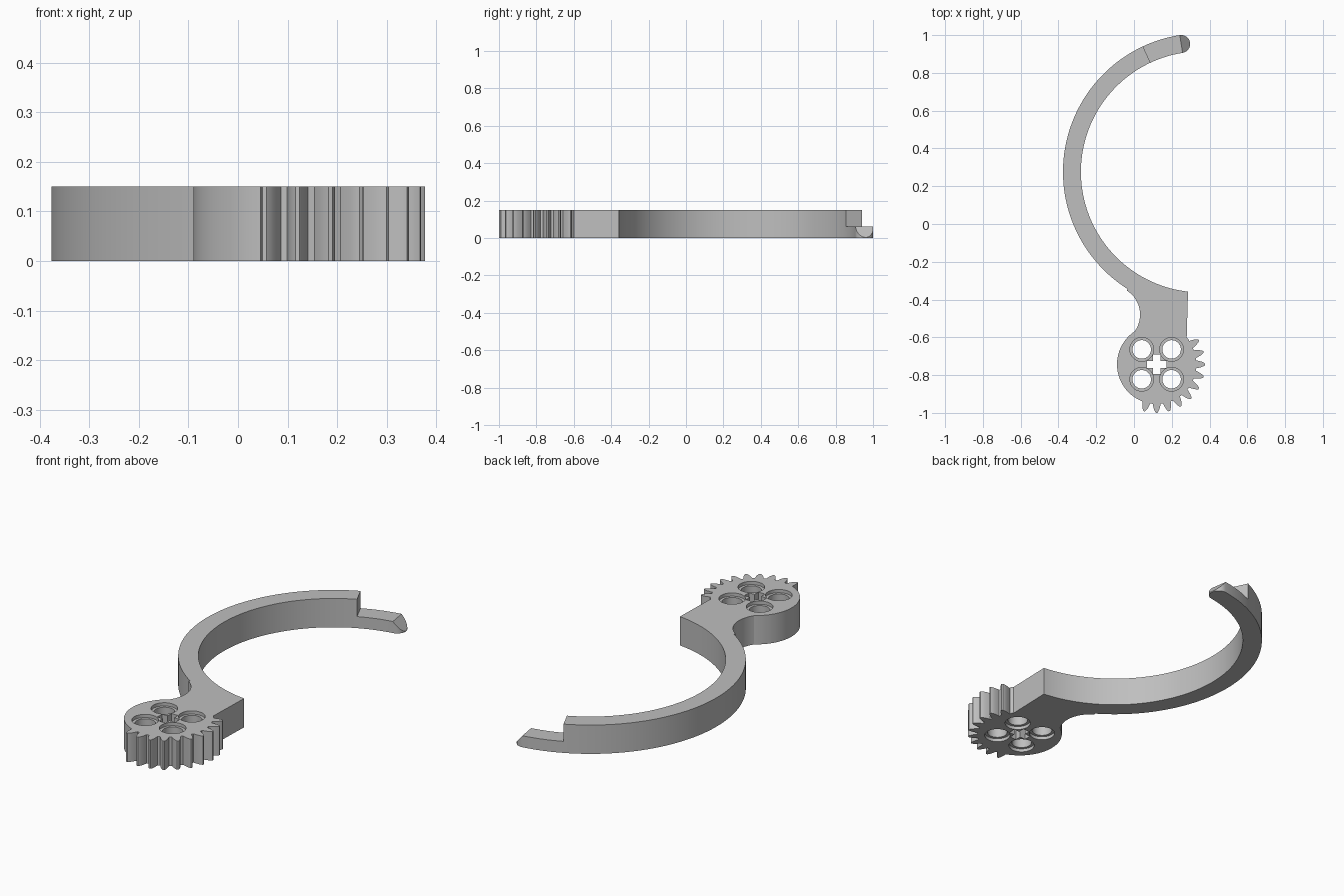
import bpy, bmesh
from math import radians, cos, sin, pi
from mathutils import Vector, Matrix

cube = bpy.data.objects.get("Cube")
if cube:
    bpy.data.objects.remove(cube)

HEIGHT = 0.15
LEDGE = 0.06                       # height of the thin end of the hook
HOOK = Vector((0.357, 0.276))      # centre of the big arc
R_IN, R_OUT = 0.638, 0.733
GEAR = Vector((0.12, -0.743))
ROOT = 0.21
TEETH = 24
TIP_A, NOTCH_A = 99, 115           # angles of hook end and step

grey = bpy.data.materials.new("grey_plastic")
grey.use_nodes = True
grey.diffuse_color = (0.52, 0.52, 0.52, 1)
grey.node_tree.nodes["Principled BSDF"].inputs["Base Color"].default_value = (0.52, 0.52, 0.52, 1)


def polar(centre, r, deg):
    a = radians(deg)
    return centre + Vector((cos(a), sin(a))) * r


def arc(centre, r, start, end, n):
    return [polar(centre, r, start + (end - start) * i / n) for i in range(n + 1)]


def make_object(name, bm):
    bmesh.ops.recalc_face_normals(bm, faces=bm.faces)
    mesh = bpy.data.meshes.new(name)
    bm.to_mesh(mesh)
    bm.free()
    mesh.materials.append(grey)
    obj = bpy.data.objects.new(name, mesh)
    bpy.context.collection.objects.link(obj)
    return obj


def prism(name, outline, low, high, matrix=Matrix()):
    """Extrude a flat outline between two heights."""
    pts = [p for i, p in enumerate(outline) if (p - outline[i - 1]).length > 1e-4]
    bm = bmesh.new()
    face = bm.faces.new([bm.verts.new((p.x, p.y, low)) for p in pts])
    new = bmesh.ops.extrude_face_region(bm, geom=[face])["geom"]
    bmesh.ops.translate(bm, vec=(0, 0, high - low),
                        verts=[v for v in new if isinstance(v, bmesh.types.BMVert)])
    bm.transform(matrix)
    return make_object(name, bm)


def lathe(name, centre, profile, n=40):
    """Closed solid of revolution from (radius, height) pairs."""
    bm = bmesh.new()
    rings = []
    for r, z in profile:
        rings.append([bm.verts.new((*polar(centre, r, 360 * i / n), z)) for i in range(n)])
    for a, b in zip(rings, rings[1:]):
        for i in range(n):
            j = (i + 1) % n
            bm.faces.new((a[i], a[j], b[j], b[i]))
    bm.faces.new(rings[0])
    bm.faces.new(rings[-1])
    return make_object(name, bm)


def cut(target, cutter):
    mod = target.modifiers.new("cut", 'BOOLEAN')
    mod.operation, mod.solver, mod.object = 'DIFFERENCE', 'EXACT', cutter
    bpy.context.view_layer.objects.active = target
    bpy.ops.object.modifier_apply(modifier=mod.name)
    bpy.data.objects.remove(cutter)


# Outline: rounded hook end, outer arc, concave neck
mid, half = (R_IN + R_OUT) / 2, (R_OUT - R_IN) / 2
cap = polar(HOOK, mid, TIP_A)
outline = arc(cap, half, TIP_A - 180, TIP_A, 20)
outline += arc(HOOK, R_OUT, TIP_A, 237.7, 70)
outline += arc(Vector((-0.12, -0.48)), 0.152, 57.7, -34.5, 20)

# Plain side of the gear disc, then ten teeth
outline += arc(GEAR, ROOT, 123, 246, 30)
tooth = [(0.209, 0.021), (0.222, 0.0185), (0.237, 0.0145), (0.25, 0.009), (0.257, 0.004)]
for k in range(-7, 3):
    angle = 360 / TEETH * k
    turn = Matrix.Rotation(radians(angle), 2)
    side = [(r, -w) for r, w in tooth] + [(r, w) for r, w in reversed(tooth)]
    outline += [GEAR + turn @ Vector(p) for p in side]
outline += arc(GEAR, ROOT + 0.004, 37, 42, 2)

# Straight neck edge and inner arc back to the end
outline += arc(HOOK, R_IN, 263.6, TIP_A, 80)
arm = prism("geared_hook_arm", outline, 0, HEIGHT)

# Step near the hook end
step = [polar(HOOK, r, a) for r, a in
        ((0.5, NOTCH_A), (0.9, NOTCH_A), (0.9, 80), (0.5, 80))]
cut(arm, prism("step_cutter", step, LEDGE, 0.3))

# Sloped face on the rounded end
a = radians(TIP_A)
frame = Matrix(((sin(a), 0, -cos(a), cap.x),
                (-cos(a), 0, -sin(a), cap.y),
                (0, 1, 0, LEDGE),
                (0, 0, 0, 1)))
drop = 0.057 / half * 0.1
wedge = [Vector(p) for p in ((-0.1, drop), (0.1, -drop), (0.1, 0.3), (-0.1, 0.3))]
cut(arm, prism("slope_cutter", wedge, -0.12, 0.12, frame))

# Four round holes, recessed on both faces
RECESS = 0.017
spool = [(0.063, -0.05), (0.063, RECESS), (0.049, RECESS),
         (0.049, HEIGHT - RECESS), (0.063, HEIGHT - RECESS), (0.063, HEIGHT + 0.05)]
for sx in (-1, 1):
    for sy in (-1, 1):
        cut(arm, lathe("hole_cutter", GEAR + Vector((sx, sy)) * 0.079, spool))

# Cross-shaped axle hole
L, W = 0.051, 0.019
cross = []
for q in range(4):
    turn = Matrix.Rotation(q * pi / 2, 2)
    cross += [GEAR + turn @ Vector(p) for p in ((L, -W), (L, W), (W, W))]
cut(arm, prism("axle_cutter", cross, -0.05, HEIGHT + 0.05))

# Smooth curved walls, sharp edges
bpy.ops.object.select_all(action='DESELECT')
arm.select_set(True)
bpy.context.view_layer.objects.active = arm
bpy.ops.object.shade_smooth_by_angle(angle=radians(30))
